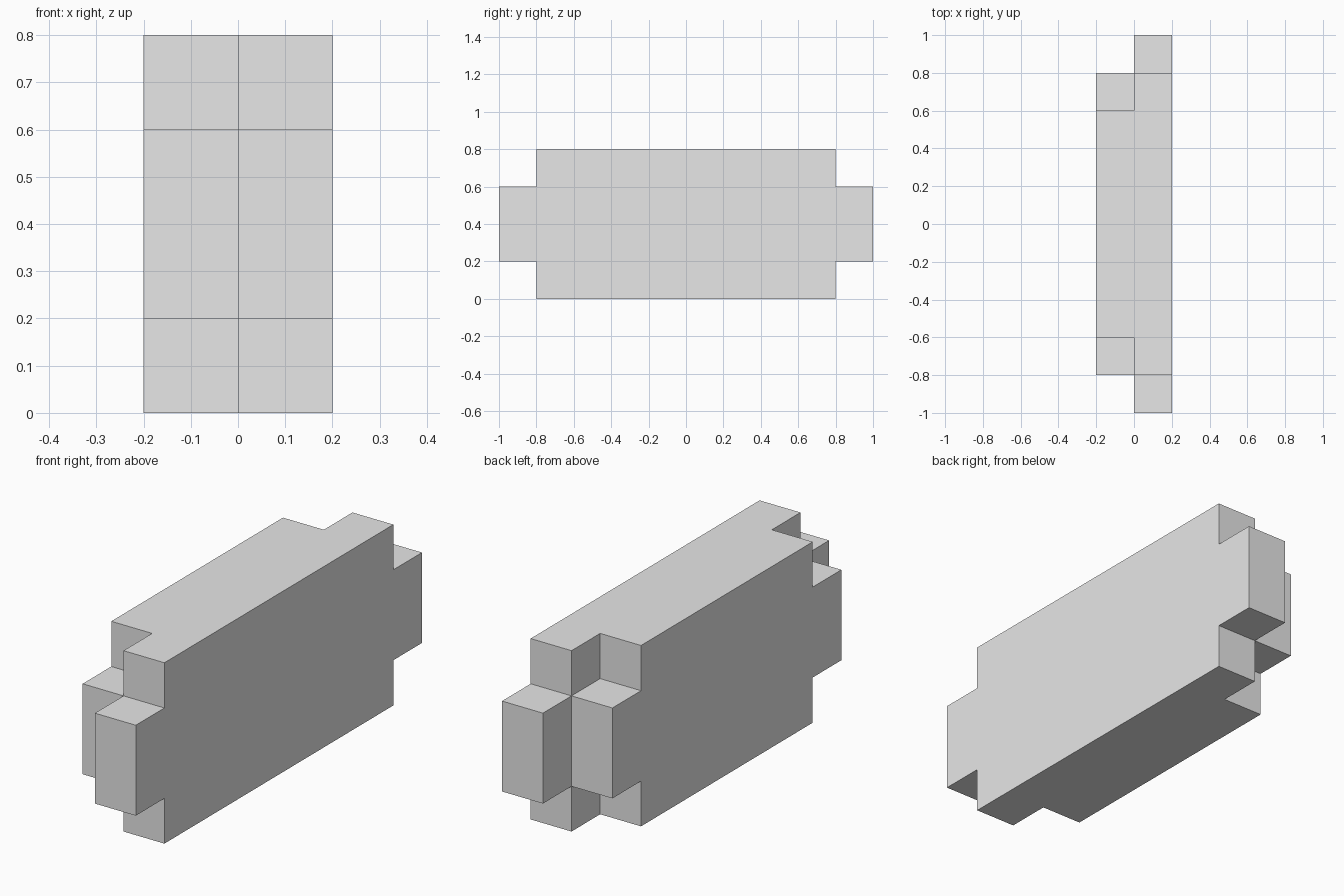
import bpy
import bmesh
import math

default_cube = bpy.data.objects.get("Cube")
if default_cube:
    bpy.data.objects.remove(default_cube, do_unlink=True)

STEP = 0.2      # size of every notch
HEIGHT = 0.8

grey = bpy.data.materials.new("plain grey")
grey.use_nodes = True
grey.diffuse_color = (0.8, 0.8, 0.8, 1)
grey.node_tree.nodes["Principled BSDF"].inputs["Base Color"].default_value = (0.8, 0.8, 0.8, 1)


def notched_slab(name, reach, x_start, x_end):
    """Extrude a side profile with notched corners along x."""
    inner = reach - STEP
    front_edge = [(inner, 0), (inner, STEP), (reach, STEP),
                  (reach, HEIGHT - STEP), (inner, HEIGHT - STEP), (inner, HEIGHT)]
    profile = front_edge + [(-y, z) for y, z in reversed(front_edge)]
    bm = bmesh.new()
    face = bm.faces.new([bm.verts.new((x_start, y, z)) for y, z in profile])
    extruded = bmesh.ops.extrude_face_region(bm, geom=[face])["geom"]
    verts = [g for g in extruded if isinstance(g, bmesh.types.BMVert)]
    bmesh.ops.translate(bm, verts=verts, vec=(x_end - x_start, 0, 0))
    bmesh.ops.recalc_face_normals(bm, faces=bm.faces)
    mesh = bpy.data.meshes.new(name)
    bm.to_mesh(mesh)
    bm.free()
    mesh.materials.append(grey)
    obj = bpy.data.objects.new(name, mesh)
    bpy.context.collection.objects.link(obj)
    return obj


# Long left slab, joined to a shorter slab that protrudes on the right
body = notched_slab("notched_block", 1.0, 0, STEP)
short_slab = notched_slab("short_slab", 0.8, -STEP, STEP)
short_slab.hide_render = True

union = body.modifiers.new("Join slabs", "BOOLEAN")
union.operation = "UNION"
union.solver = "EXACT"
union.object = short_slab
bpy.context.view_layer.objects.active = body
bpy.ops.object.modifier_apply(modifier=union.name)
bpy.data.objects.remove(short_slab, do_unlink=True)

# Merge flush faces into clean flat sides
bm = bmesh.new()
bm.from_mesh(body.data)
bmesh.ops.remove_doubles(bm, verts=bm.verts, dist=0.0001)
bmesh.ops.dissolve_limit(bm, angle_limit=math.radians(1), verts=bm.verts, edges=bm.edges)
bm.to_mesh(body.data)
bm.free()
